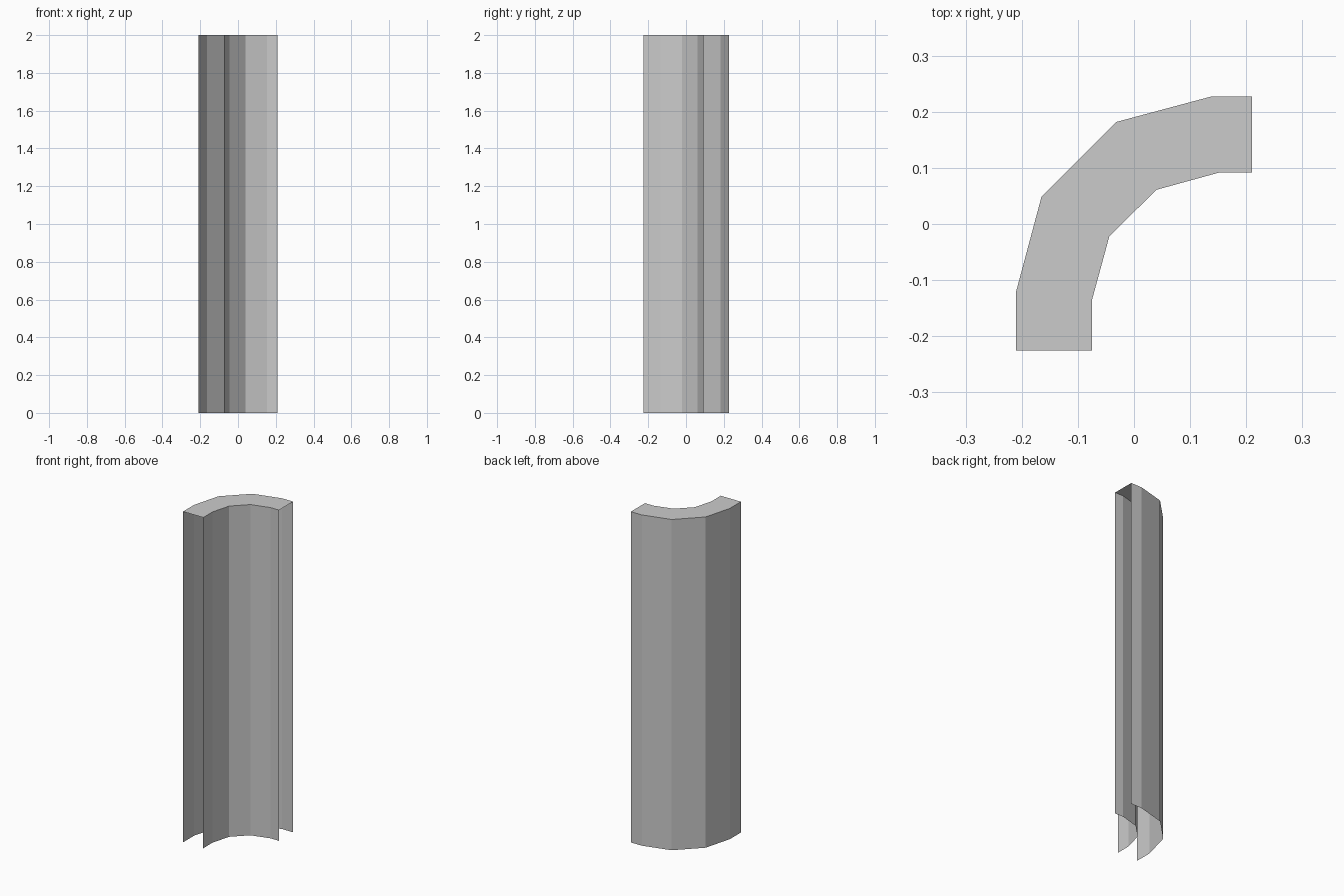
import bpy
import bmesh

cube = bpy.data.objects.get("Cube")
if cube:
    bpy.data.objects.remove(cube, do_unlink=True)

HEIGHT = 2.0

grey = bpy.data.materials.new("plain_grey")
grey.use_nodes = True
colour = (0.6, 0.6, 0.6, 1.0)
grey.diffuse_color = colour
grey.node_tree.nodes["Principled BSDF"].inputs["Base Color"].default_value = colour

# Plan outlines of the quarter bend, from the front end round to the side end
outer = [(-0.21, -0.225), (-0.21, -0.12), (-0.165, 0.048),
         (-0.031, 0.182), (0.137, 0.227), (0.21, 0.227)]
inner = [(-0.075, -0.225), (-0.075, -0.136), (-0.044, -0.022),
         (0.04, 0.061), (0.153, 0.092), (0.21, 0.092)]

# Curved wall: two thin skins joined by a top strip, open below and at both ends
bm = bmesh.new()
rails = [(outer, 0), (outer, HEIGHT), (inner, HEIGHT), (inner, 0)]
rows = [[bm.verts.new((x, y, z)) for x, y in path] for path, z in rails]
for a, b in zip(rows, rows[1:]):
    for i in range(len(a) - 1):
        bm.faces.new((a[i], b[i], b[i + 1], a[i + 1]))

# Make the top strip face upward, and the skins face away from the cavity
bm.normal_update()
if any(f.normal.z < -0.5 for f in bm.faces):
    bmesh.ops.reverse_faces(bm, faces=bm.faces[:])

mesh = bpy.data.meshes.new("curved_wall")
bm.to_mesh(mesh)
bm.free()
mesh.materials.append(grey)
wall = bpy.data.objects.new("curved_wall", mesh)
bpy.context.collection.objects.link(wall)
